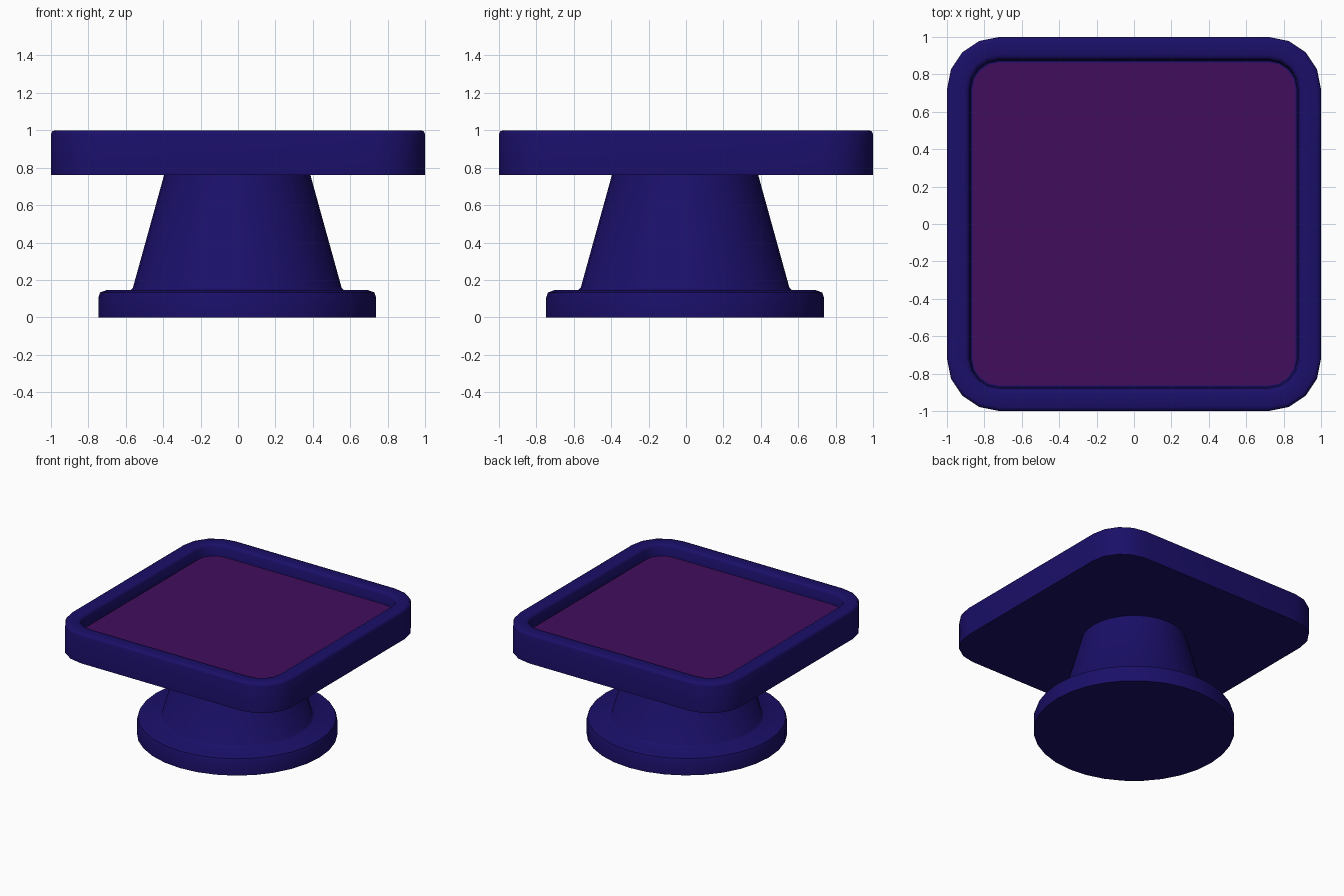
import bpy, bmesh
from math import pi, cos, sin, radians

if "Cube" in bpy.data.objects:
    bpy.data.objects.remove(bpy.data.objects["Cube"])


def material(name, rgb):
    m = bpy.data.materials.new(name)
    m.diffuse_color = (*rgb, 1)
    m.use_nodes = True
    m.node_tree.nodes["Principled BSDF"].inputs["Base Color"].default_value = m.diffuse_color
    return m


def square_ring(half, z, straight=0.72, seg=4):
    """Rounded square; all rings share the same corner centres."""
    r = half - straight
    pts = []
    for k, (sx, sy) in enumerate([(1, 1), (-1, 1), (-1, -1), (1, -1)]):
        for i in range(seg + 1):
            a = k * pi / 2 + i * pi / 2 / seg
            pts.append((sx * straight + r * cos(a), sy * straight + r * sin(a), z))
    return pts


def round_ring(r, z, n=32, cx=-0.004, cy=-0.005):
    return [(cx + r * cos(2 * pi * i / n), cy + r * sin(2 * pi * i / n), z) for i in range(n)]


def loft(name, ring, profile, mat):
    """Skin a stack of rings given as (size, z) and cap both ends."""
    bm = bmesh.new()
    rings = [[bm.verts.new(p) for p in ring(s, z)] for s, z in profile]
    n = len(rings[0])
    for a, b in zip(rings, rings[1:]):
        for i in range(n):
            j = (i + 1) % n
            bm.faces.new((a[i], a[j], b[j], b[i]))
    bm.faces.new(rings[0][::-1])
    bm.faces.new(rings[-1])
    me = bpy.data.meshes.new(name)
    bm.to_mesh(me)
    bm.free()
    me.materials.append(mat)
    ob = bpy.data.objects.new(name, me)
    bpy.context.collection.objects.link(ob)
    bpy.ops.object.select_all(action='DESELECT')
    ob.select_set(True)
    bpy.context.view_layer.objects.active = ob
    bpy.ops.object.shade_smooth_by_angle(angle=radians(50))
    return ob


navy = material("navy", (0.0103, 0.0048, 0.14))
purple = material("purple", (0.055, 0.004, 0.11))

# Round foot with flared pedestal
loft("pedestal", round_ring,
     [(0.743, 0), (0.743, 0.105), (0.733, 0.133), (0.70, 0.145), (0.572, 0.145),
      (0.558, 0.158), (0.39, 0.765)], navy)

# Square tray with raised rounded rim and sunken floor
loft("tray", square_ring,
     [(1.0, 0.76), (1.0, 0.978), (0.994, 0.994), (0.978, 1.0), (0.905, 1.0),
      (0.888, 0.995), (0.88, 0.98), (0.872, 0.905)], navy)

# Inlaid panel
loft("panel", square_ring, [(0.864, 0.90), (0.864, 0.912)], purple)
